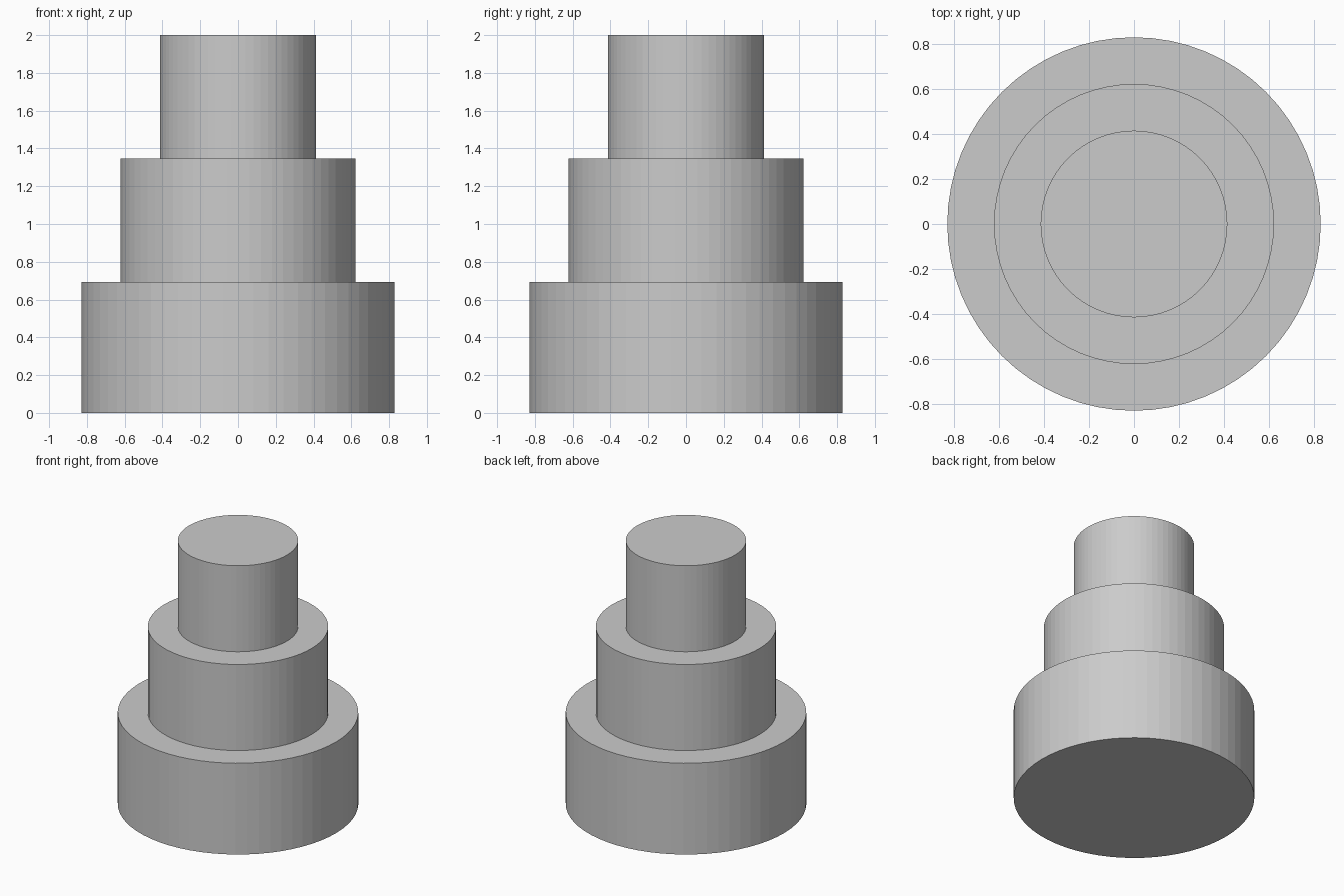
import bpy

if "Cube" in bpy.data.objects:
    bpy.data.objects.remove(bpy.data.objects["Cube"])

TIER_HEIGHT = 0.693   # each tier sinks slightly into the one below
STEP = (2.0 - TIER_HEIGHT) / 2
UNIT = 0.207          # radii are 4 : 3 : 2 units


def tier(name, radius, base):
    bpy.ops.mesh.primitive_cylinder_add(
        vertices=64, radius=radius, depth=TIER_HEIGHT,
        location=(0, 0, base + TIER_HEIGHT / 2))
    bpy.context.object.name = name


# Three stacked round tiers, widest at the bottom
for i, name in enumerate(("bottom_tier", "middle_tier", "top_tier")):
    tier(name, (4 - i) * UNIT, i * STEP)
